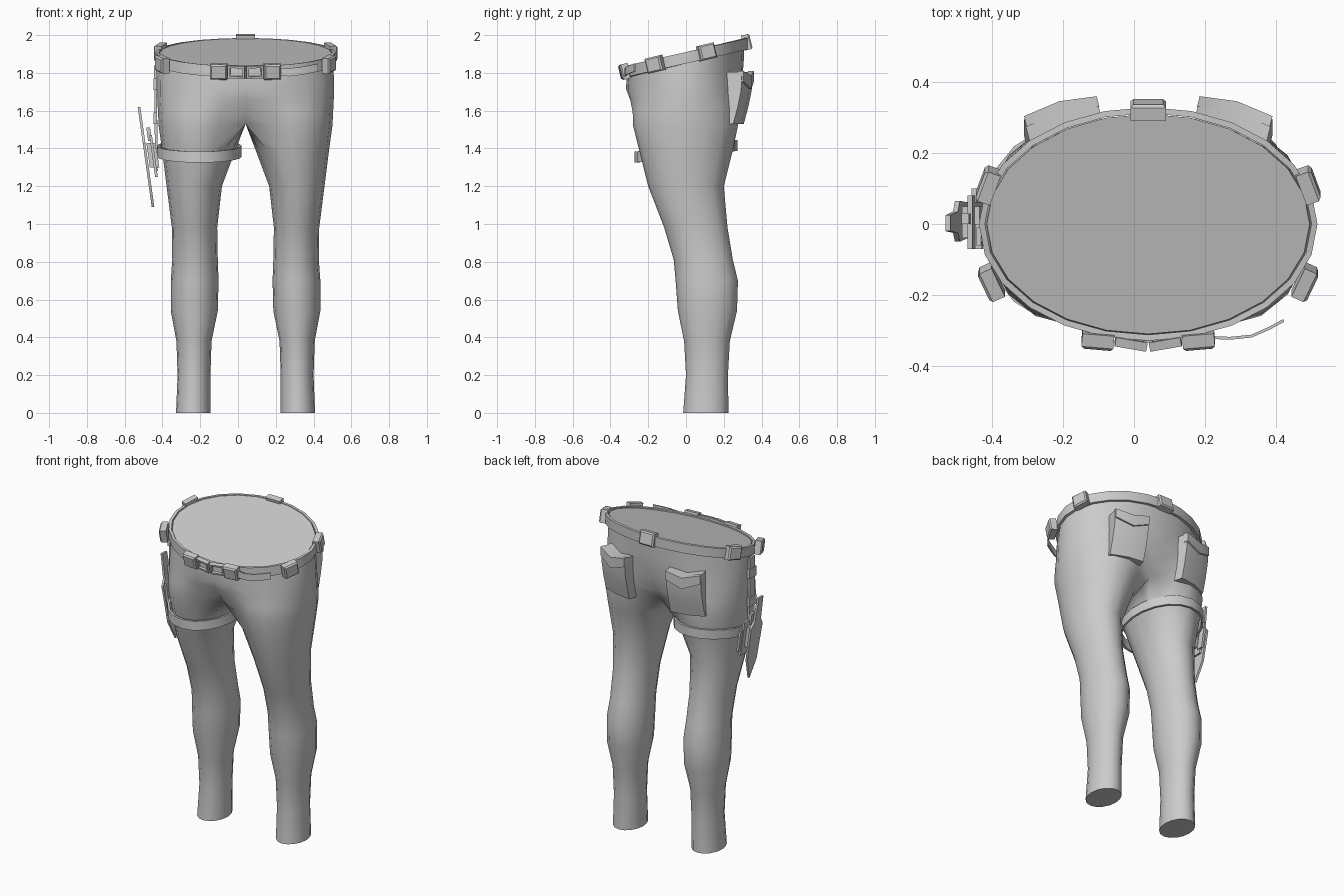
import bpy, bmesh, math
from mathutils import Matrix, Vector

cube = bpy.data.objects.get("Cube")
if cube:
    bpy.data.objects.remove(cube, do_unlink=True)

grey = bpy.data.materials.new("plain_grey")
grey.use_nodes = True
grey.diffuse_color = (0.6, 0.6, 0.6, 1)
grey.node_tree.nodes["Principled BSDF"].inputs["Base Color"].default_value = (0.6, 0.6, 0.6, 1)

MID = 0.04      # x of the body's centre plane
SLOPE = 0.24    # waist rises towards the back


def finish(name, bm, angle=30):
    bmesh.ops.recalc_face_normals(bm, faces=bm.faces[:])
    mesh = bpy.data.meshes.new(name)
    bm.to_mesh(mesh)
    bm.free()
    ob = bpy.data.objects.new(name, mesh)
    bpy.context.collection.objects.link(ob)
    mesh.materials.append(grey)
    bpy.ops.object.select_all(action="DESELECT")
    ob.select_set(True)
    bpy.context.view_layer.objects.active = ob
    bpy.ops.object.shade_smooth_by_angle(angle=math.radians(angle))
    return ob


def mirror(ob):
    ob.location.x = MID
    mod = ob.modifiers.new("mirror", "MIRROR")
    mod.use_clip = True


def bridge(bm, a, b, closed=True):
    n = len(a)
    for i in range(n if closed else n - 1):
        j = (i + 1) % n
        bm.faces.new((a[i], a[j], b[j], b[i]))


def leg_point(i, inner, outer, front, back):
    a = math.radians(-135 + 22.5 * i)
    return Vector(((inner + outer) / 2 + (outer - inner) / 2 * math.cos(a),
                   (front + back) / 2 + (back - front) / 2 * math.sin(a), 0))


# Trousers: half a pelvis and one leg, mirrored
bm = bmesh.new()
# height, slope, half width, front, back, blend towards the leg shape
pelvis = [(1.905, 0.25, 0.455, -0.31, 0.31, 0),
          (1.78, 0.2, 0.468, -0.318, 0.305, 0),
          (1.68, 0.08, 0.468, -0.308, 0.302, 0.2),
          (1.6, 0.03, 0.464, -0.298, 0.292, 0.6)]
rings = []
for z, slope, rx, front, back, blend in pelvis:
    ring = []
    for i in range(13):
        a = math.radians(-90 + 15 * i)
        p = Vector((rx * math.cos(a), (front + back) / 2 + (back - front) / 2 * math.sin(a), 0))
        p = p.lerp(leg_point(i, 0, rx, front, back), blend)
        if i in (0, 12):
            p.x = 0
        ring.append(bm.verts.new((p.x, p.y, z + slope * p.y)))
    rings.append(ring)
bm.faces.new(rings[0])
for a, b in zip(rings, rings[1:]):
    bridge(bm, a, b, False)

# Crotch ring shared by both legs
crotch = []
for i in range(16):
    p = leg_point(i, 0, 0.46, -0.28, 0.275)
    seam = i == 0 or i >= 12
    crotch.append(bm.verts.new((0 if seam else p.x, p.y, 1.53 if seam else 1.52)))
bridge(bm, rings[-1], crotch[:13], False)

# height, inner, outer, front, back
leg = [(1.4, 0.05, 0.443, -0.25, 0.25), (1.2, 0.125, 0.418, -0.2, 0.2),
       (0.98, 0.15, 0.39, -0.115, 0.22), (0.81, 0.147, 0.388, -0.065, 0.248),
       (0.7, 0.143, 0.396, -0.055, 0.275), (0.54, 0.147, 0.396, -0.043, 0.27),
       (0.38, 0.18, 0.366, -0.01, 0.232), (0.2, 0.186, 0.36, 0, 0.222),
       (0, 0.186, 0.368, -0.015, 0.225)]
last = crotch
for z, *size in leg:
    ring = [bm.verts.new(leg_point(i, *size) + Vector((0, 0, z))) for i in range(16)]
    bridge(bm, last, ring)
    last = ring
bm.faces.new(last)
mirror(finish("trousers", bm, 50))


def strap(name, points, height, thick, closed=True):
    """Flat strip along a path; thickness grows to the right of travel."""
    bm = bmesh.new()
    n = len(points)
    rows = []
    for i, p in enumerate(points):
        before = points[(i - 1) % n] if closed else points[max(i - 1, 0)]
        after = points[(i + 1) % n] if closed else points[min(i + 1, n - 1)]
        t = Vector(after) - Vector(before)
        out = Vector((t.y, -t.x, 0)).normalized() * thick
        up = Vector((0, 0, height / 2))
        p = Vector(p)
        rows.append([bm.verts.new(q) for q in (p - up, p + out - up, p + out + up, p + up)])
    for i in range(n if closed else n - 1):
        bridge(bm, rows[i], rows[(i + 1) % n])
    if not closed:
        bm.faces.new(rows[0])
        bm.faces.new(rows[-1])
    return finish(name, bm)


def ellipse(cx, rx, ry, z, slope, n):
    turns = [2 * math.pi * i / n for i in range(n)]
    return [(cx + rx * math.cos(a), ry * math.sin(a), z + slope * ry * math.sin(a)) for a in turns]


strap("belt", ellipse(MID, 0.46, 0.312, 1.88, SLOPE, 24), 0.06, 0.017)
strap("thigh_strap", ellipse(MID - 0.245, 0.21, 0.258, 1.385, 0.12, 20), 0.058, 0.014)
strap("belt_tail", [(0.2, -0.315, 1.805), (0.27, -0.318, 1.803), (0.33, -0.312, 1.81),
                    (0.38, -0.29, 1.82), (0.42, -0.268, 1.828)], 0.042, 0.008, False)


def belt_box(name, x, y, angle, size, frame=False):
    """Box on the belt, turned to face outward."""
    bm = bmesh.new()
    bmesh.ops.create_cube(bm, size=1, matrix=Matrix.Diagonal((*size, 1)))
    if frame:
        faces = [f for f in bm.faces if abs(f.normal.y) > 0.9]
        bmesh.ops.inset_individual(bm, faces=faces, thickness=0.016)
        bmesh.ops.delete(bm, geom=faces, context="FACES")
        edges = [e for e in bm.edges if e.is_boundary]
        bmesh.ops.bridge_loops(bm, edges=edges)
    else:
        edges = [e for e in bm.edges if all(v.co.y > 0 for v in e.verts)]
        bmesh.ops.bevel(bm, geom=edges, offset=0.008, segments=1, affect="EDGES")
    tilt = Matrix.Rotation(math.atan(SLOPE), 4, "X") @ Matrix.Rotation(math.radians(angle - 90), 4, "Z")
    bm.transform(Matrix.Translation((x, y, 1.885 + SLOPE * y)) @ tilt)
    finish(name, bm)


# Belt loops and buckle
loops = [("back", 0, 0.322, 90), ("left_rear", 0.452, 0.11, 20), ("right_rear", -0.452, 0.11, 160),
         ("left_side", 0.443, -0.165, -25), ("right_side", -0.443, -0.165, 205),
         ("left_front", 0.142, -0.325, -85), ("right_front", -0.142, -0.325, 265)]
for side, x, y, angle in loops:
    belt_box(side + "_belt_loop", x + MID, y, angle, (0.09 if side != "back" else 0.1, 0.045, 0.082))
for side, s in (("left", 1), ("right", -1)):
    belt_box(side + "_buckle_frame", MID + s * 0.048, -0.332, -90 + s * 10, (0.09, 0.026, 0.068), True)


# Back pockets with pointed flaps
def pocket_part(name, rows, depth):
    bm = bmesh.new()
    grid = [[bm.verts.new(p) for p in row] for row in rows]
    for a, b in zip(grid, grid[1:]):
        bridge(bm, a, b, False)
    front = bm.faces[:]
    out = bmesh.ops.extrude_face_region(bm, geom=front)["geom"]
    bmesh.ops.translate(bm, verts=[v for v in out if isinstance(v, bmesh.types.BMVert)],
                        vec=(-depth * 0.25, -depth, 0))
    mirror(finish(name, bm))


columns = [(0.145, 0.352), (0.25, 0.338), (0.35, 0.296)]
body = [(1.805, 0), (1.71, 0.004), (1.62, 0.022), (1.53, 0.046)]
pocket_part("back_pockets", [[(x, y - d, z - (0.02 if z > 1.8 and x == 0.25 else 0))
                              for x, y in columns] for z, d in body], 0.08)
flap_top, flap_low = (1.81, 1.785, 1.81), (1.755, 1.715, 1.755)
pocket_part("pocket_flaps", [[(x, y + 0.008, z) for (x, y), z in zip(columns, heights)]
                             for heights in (flap_top, flap_low)], 0.03)


# Right side gear: leaning plates cut from side outlines
def plate(name, outline, x_mid, z_mid, thick, lean=0.14):
    bm = bmesh.new()
    sides = [[bm.verts.new((x_mid - lean * (z - z_mid) + s * thick / 2, y, z)) for y, z in outline]
             for s in (-1, 1)]
    bridge(bm, *sides)
    for side in sides:
        bm.faces.new(side)
    finish(name, bm)


def rect(y0, y1, z0, z1):
    return [(y0, z0), (y1, z0), (y1, z1), (y0, z1)]


plate("knife", [(-0.02, 1.62), (0.025, 1.62), (0.035, 1.47), (0.065, 1.43), (0.06, 1.22),
                (0.015, 1.09), (-0.035, 1.2), (-0.05, 1.43), (-0.025, 1.47)], -0.487, 1.355, 0.014)
plate("sheath_plate", rect(-0.07, 0.08, 1.25, 1.47), -0.45, 1.38, 0.014)
plate("sheath_mount", rect(-0.04, 0.05, 1.3, 1.43), -0.453, 1.38, 0.05)
plate("sheath_clip", rect(0, 0.03, 1.44, 1.51), -0.47, 1.47, 0.02)
plate("sheath_side_tab", rect(0.06, 0.1, 1.28, 1.42), -0.442, 1.36, 0.014)
plate("hanging_strap", rect(-0.06, -0.01, 1.4, 1.84), -0.435, 1.6, 0.014, 0.01)
for i, z in enumerate((1.56, 1.74)):
    plate(f"strap_slider_{i + 1}", rect(-0.07, 0, z - 0.03, z + 0.03), -0.438, z, 0.02, 0)
